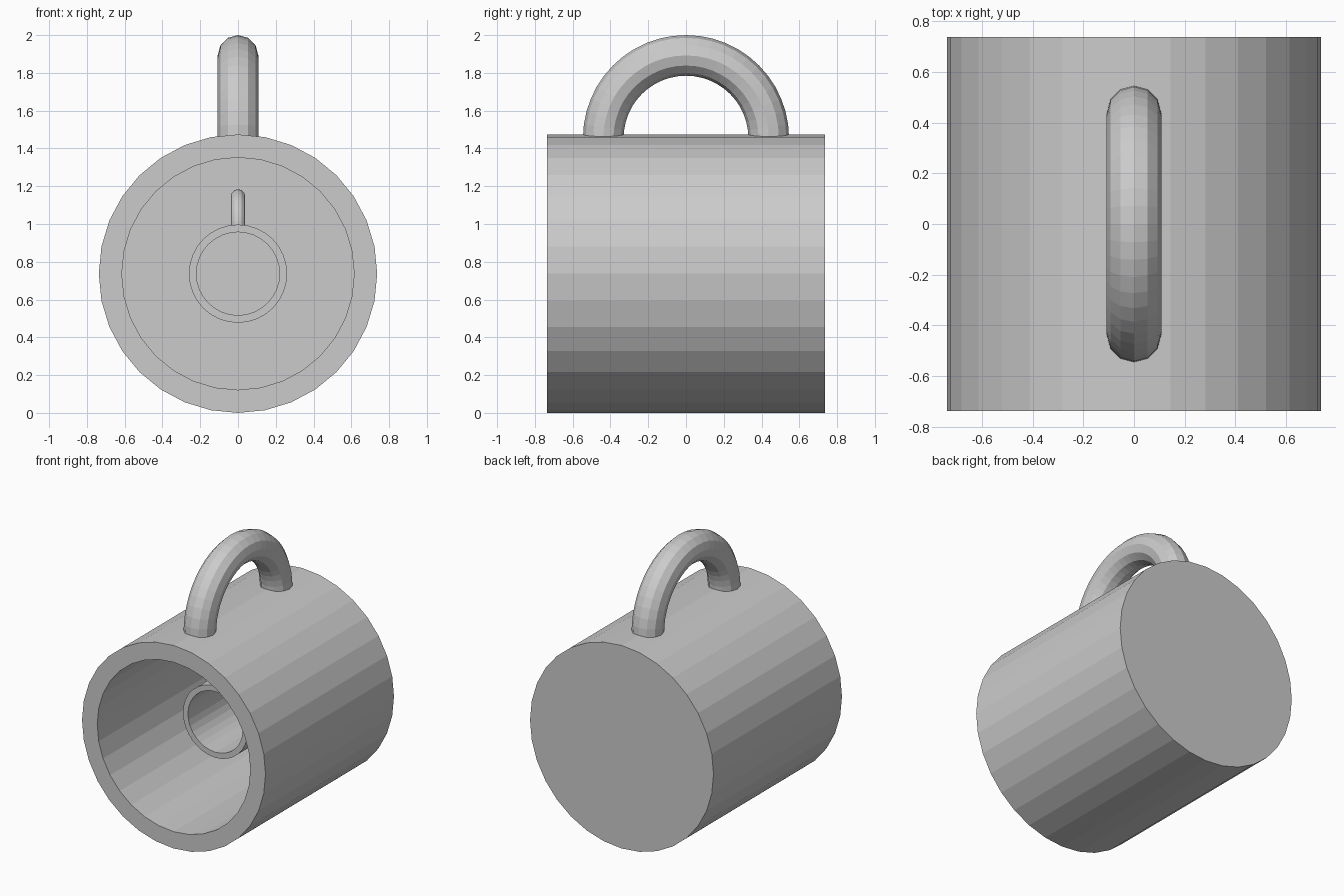
import bpy, bmesh, math
from mathutils import Matrix, Vector

if "Cube" in bpy.data.objects:
    bpy.data.objects.remove(bpy.data.objects["Cube"])

clay = bpy.data.materials.new("light grey")
clay.diffuse_color = (0.6, 0.6, 0.6, 1)
clay.use_nodes = True
clay.node_tree.nodes["Principled BSDF"].inputs["Base Color"].default_value = clay.diffuse_color

CENTRE_Z = 0.737   # axis height shared by both mugs
SIDES = 32


def finish(name, bm):
    bmesh.ops.recalc_face_normals(bm, faces=bm.faces)
    mesh = bpy.data.meshes.new(name)
    bm.to_mesh(mesh)
    bm.free()
    mesh.materials.append(clay)
    obj = bpy.data.objects.new(name, mesh)
    bpy.context.collection.objects.link(obj)


def mug_body(name, radius, inner):
    """Cup lying on its side, open towards -y, with a solid floor at the back."""
    wall = radius - inner
    profile = [(inner, radius - wall), (inner, -radius), (radius, -radius), (radius, radius)]
    bm = bmesh.new()
    rings = []
    for r, y in profile:
        rings.append([bm.verts.new((r * math.cos(a), y, CENTRE_Z + r * math.sin(a)))
                      for a in (2 * math.pi * i / SIDES for i in range(SIDES))])
    for a, b in zip(rings, rings[1:]):
        for i in range(SIDES):
            j = (i + 1) % SIDES
            bm.faces.new((a[i], a[j], b[j], b[i]))
    bm.faces.new(rings[0])    # inside floor
    bm.faces.new(rings[-1])   # outside base
    finish(name, bm)


def mug_handle(name, scale, steps=24, sides=12):
    """Half ring standing on top of the body, feet sunk into the wall."""
    major, minor = 0.438 * scale, 0.1075 * scale
    base = CENTRE_Z + 0.7175 * scale
    bm = bmesh.new()
    rings = []
    for s in range(steps + 1):
        t = math.pi * s / steps
        ring = []
        for k in range(sides):
            p = 2 * math.pi * k / sides
            r = major + minor * math.cos(p)
            ring.append(bm.verts.new((minor * math.sin(p), r * math.cos(t),
                                      base + r * math.sin(t))))
        rings.append(ring)
    for a, b in zip(rings, rings[1:]):
        for i in range(sides):
            j = (i + 1) % sides
            bm.faces.new((a[i], a[j], b[j], b[i]))
    bm.faces.new(rings[0])
    bm.faces.new(rings[-1])
    finish(name, bm)


# large mug
mug_body("large_mug_body", 0.737, 0.615)
mug_handle("large_mug_handle", 1.0)

# small mug floating inside it
mug_body("small_mug_body", 0.26, 0.22)
mug_handle("small_mug_handle", 0.354)
